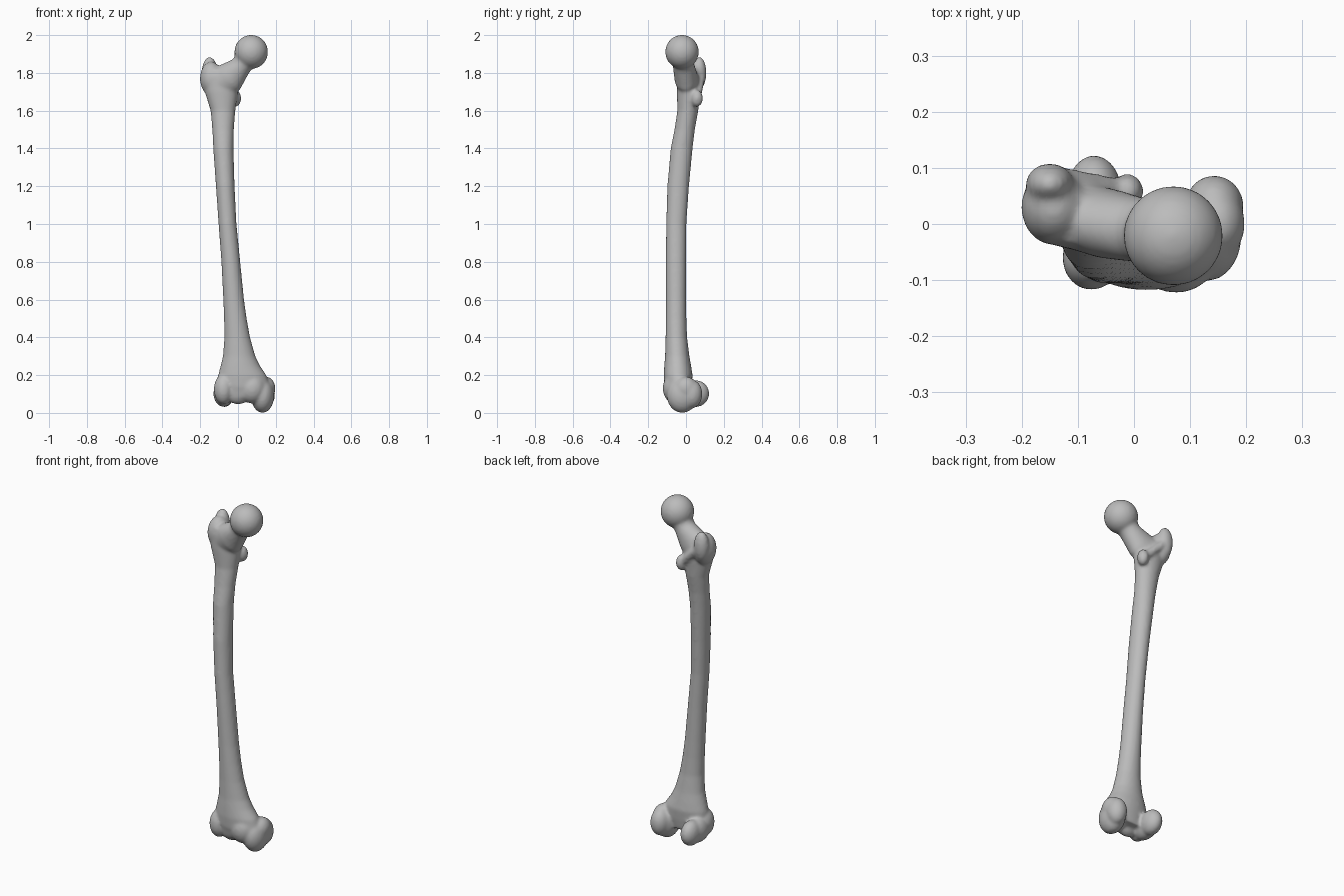
import bpy
import bmesh
import math
from mathutils import Vector, Matrix

default_cube = bpy.data.objects.get("Cube")
if default_cube:
    bpy.data.objects.remove(default_cube, do_unlink=True)

SIDES = 32
bm = bmesh.new()


def skin(rings):
    """Join rings of points into a closed tube."""
    loops = [[bm.verts.new(point) for point in ring] for ring in rings]
    for lower, upper in zip(loops, loops[1:]):
        for i in range(SIDES):
            j = (i + 1) % SIDES
            bm.faces.new((lower[i], lower[j], upper[j], upper[i]))
    bm.faces.new(list(reversed(loops[0])))
    bm.faces.new(loops[-1])


def oval(centre, side, up, width, height):
    angles = [math.tau * i / SIDES for i in range(SIDES)]
    return [centre + side * (width * math.cos(a)) + up * (height * math.sin(a))
            for a in angles]


def upright_loft(sections):
    """Sections give height, then the x and y limits of each oval."""
    rings = []
    for z, x0, x1, y0, y1 in sections:
        centre = Vector(((x0 + x1) / 2, (y0 + y1) / 2, z))
        rings.append(oval(centre, Vector((1, 0, 0)), Vector((0, 1, 0)),
                          (x1 - x0) / 2, (y1 - y0) / 2))
    skin(rings)


def tube(stations):
    """Stations give a centre, a half depth and a half height."""
    points = [Vector(station[0]) for station in stations]
    rings = []
    for i, (_, depth, height) in enumerate(stations):
        ahead = points[min(i + 1, len(points) - 1)]
        behind = points[max(i - 1, 0)]
        direction = (ahead - behind).normalized()
        side = Vector((0, 1, 0))
        side = (side - direction * side.dot(direction)).normalized()
        rings.append(oval(points[i], side, direction.cross(side), depth, height))
    skin(rings)


def lump(centre, radii):
    """Add one rounded bony mass."""
    matrix = Matrix.Translation(centre) @ Matrix.Diagonal((*radii, 1))
    bmesh.ops.create_uvsphere(bm, u_segments=SIDES, v_segments=SIDES // 2,
                              radius=1, matrix=matrix)


# Bowed shaft, flaring at both ends
upright_loft([
    (.08, -.09, .14, -.10, .02),
    (.14, -.11, .17, -.115, .03),
    (.2, -.105, .15, -.118, .035),
    (.25, -.092, .116, -.115, .027),
    (.3, -.08, .092, -.111, .018),
    (.4, -.072, .064, -.108, .006),
    (.5, -.074, .046, -.107, .002),
    (.6, -.078, .032, -.106, .001),
    (.8, -.088, .012, -.106, .001),
    (1, -.103, -.008, -.105, .002),
    (1.2, -.117, -.018, -.099, .016),
    (1.4, -.131, -.024, -.081, .035),
    (1.5, -.136, -.022, -.061, .047),
    (1.6, -.145, -.014, -.046, .065),
    (1.7, -.176, 0, -.048, .075),
    (1.78, -.185, -.01, -.045, .07),
    (1.82, -.16, -.04, -.035, .05),
])

# Neck and ball head
tube([
    ((-.1, .015, 1.735), .06, .085),
    ((-.045, 0, 1.775), .062, .085),
    ((.015, -.012, 1.835), .057, .056),
    ((.06, -.02, 1.9), .06, .06),
])
lump((.07, -.021, 1.911), (.089, .089, .09))

# Greater trochanter with its raised rear tip
lump((-.142, .03, 1.77), (.059, .068, .09))
lump((-.15, .071, 1.8), (.043, .037, .085))

# Lesser trochanter and the crest leading to it
tube([
    ((-.135, .078, 1.78), .025, .025),
    ((-.08, .07, 1.73), .022, .022),
    ((-.02, .058, 1.67), .022, .022),
])
lump((-.012, .058, 1.665), (.029, .032, .045))

# Lateral condyle
lump((-.076, -.06, .125), (.052, .058, .08))
lump((-.077, 0, .102), (.053, .085, .07))
lump((-.071, .053, .102), (.05, .07, .071))

# Medial condyle and its outer swelling
lump((.075, -.06, .13), (.072, .063, .08))
lump((.13, -.02, .093), (.062, .082, .093))
lump((.143, .03, .1), (.053, .057, .076))
lump((.148, 0, .13), (.05, .062, .062))

# Groove floor between the condyles
lump((0, -.06, .122), (.08, .045, .076))

bmesh.ops.recalc_face_normals(bm, faces=bm.faces)
mesh = bpy.data.meshes.new("thigh_bone")
bm.to_mesh(mesh)
bm.free()
bone = bpy.data.objects.new("thigh_bone", mesh)
bpy.context.collection.objects.link(bone)

# Plain grey bone colour
grey = bpy.data.materials.new("bone_grey")
grey.use_nodes = True
colour = (.5, .5, .5, 1)
grey.diffuse_color = colour
for node in grey.node_tree.nodes:
    if node.type == "BSDF_PRINCIPLED":
        node.inputs["Base Color"].default_value = colour
mesh.materials.append(grey)
for polygon in mesh.polygons:
    polygon.use_smooth = True

# Fuse the parts into one skin and soften the joins
fuse = bone.modifiers.new("fuse", "REMESH")
fuse.mode = "VOXEL"
fuse.voxel_size = .008
fuse.use_smooth_shade = True
soften = bone.modifiers.new("soften", "SMOOTH")
soften.factor = .5
soften.iterations = 8
